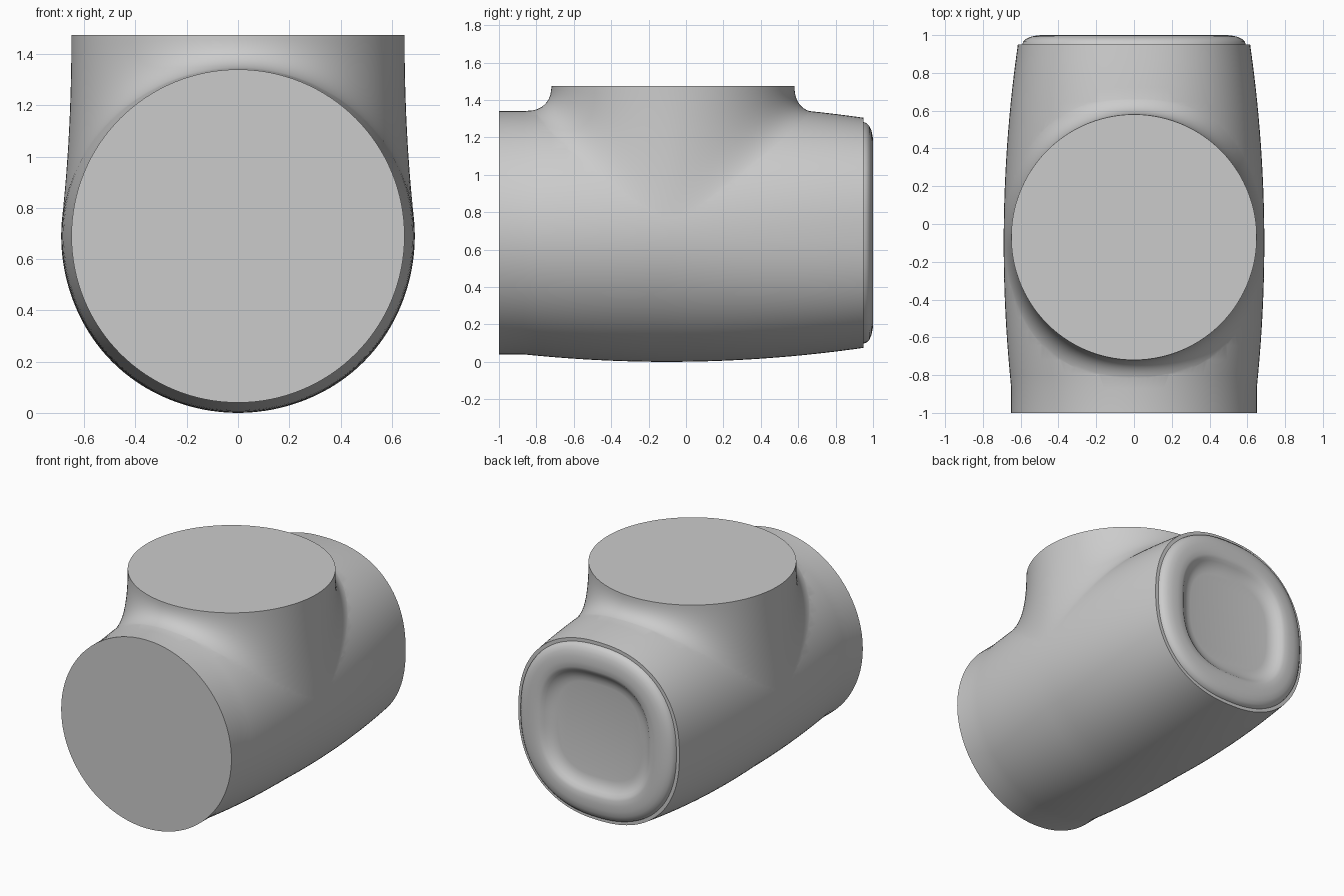
import bpy, bmesh
from math import sin, cos, pi, copysign

if "Cube" in bpy.data.objects:
    bpy.data.objects.remove(bpy.data.objects["Cube"])

SEG = 128
CZ = 0.69            # height of the barrel axis
NECK_Y, NECK_R, TOP = -0.07, 0.65, 1.475


def radius(y):
    return max(0.0, 0.69 - 0.075 * ((y + 0.1) / 1.05) ** 2) if y > -0.87 else 0.65


def squareness(y):
    return 2.0 + 0.3 * max(0.0, (y + 0.1) / 1.05)


def spow(v, e):
    return copysign(abs(v) ** e, v)


def loft(name, rings, tip=None):
    """Skin closed rings; cap the ends (last one with a fan if tip is given)."""
    bm = bmesh.new()
    vs = [[bm.verts.new(p) for p in ring] for ring in rings]
    for a, b in zip(vs, vs[1:]):
        for i in range(SEG):
            j = (i + 1) % SEG
            bm.faces.new((a[i], a[j], b[j], b[i]))
    bm.faces.new(vs[0])
    if tip:
        t = bm.verts.new(tip)
        for i in range(SEG):
            bm.faces.new((vs[-1][i], vs[-1][(i + 1) % SEG], t))
    else:
        bm.faces.new(vs[-1])
    bmesh.ops.recalc_face_normals(bm, faces=bm.faces)
    me = bpy.data.meshes.new(name)
    bm.to_mesh(me)
    bm.free()
    ob = bpy.data.objects.new(name, me)
    bpy.context.collection.objects.link(ob)
    return ob


def barrel_ring(y, r, n):
    return [(r * spow(cos(a), 2 / n), y, CZ + r * spow(sin(a), 2 / n))
            for a in (2 * pi * i / SEG for i in range(SEG))]


# Barrel: bulging tube, then the raised rim and dished end on the back
ys = [-1.0, -0.87] + [-0.87 + 1.82 * i / 24 for i in range(1, 25)]
rings = [barrel_ring(y, radius(y), squareness(y)) for y in ys]
end_profile = [(0.95, 0.592), (0.965, 0.587), (0.98, 0.572), (0.992, 0.545),
               (0.999, 0.51), (1.0, 0.47), (0.998, 0.435), (0.99, 0.415),
               (0.975, 0.398), (0.96, 0.375), (0.95, 0.35), (0.945, 0.32)]
rings += [barrel_ring(y, r, 2.3 + 0.5 * (0.592 - r) / 0.27) for y, r in end_profile]
body = loft("tee_body", rings)

# Neck: each side sweeps from the round top down to a tangent landing on the barrel
STEPS = 16
neck_rings = [[] for _ in range(STEPS + 1)]
for i in range(SEG):
    a = 2 * pi * (i + 0.5) / SEG
    x0, y0 = NECK_R * cos(a), NECK_Y + NECK_R * sin(a)
    x2, y2 = 0.686 * spow(cos(a), 0.8), -0.08 + 0.8 * sin(a)
    n, r = squareness(y2), radius(y2)
    h = max(1e-4, r ** n - abs(x2) ** n) ** (1 / n)
    z2 = CZ + h - 0.002
    slope = (abs(x2) / h) ** (n - 1)
    z1 = min(z2 + (abs(x2) - abs(x0)) * slope, (z2 + TOP) / 2)
    z1 = max(z1, z2)
    for k in range(STEPS + 1):
        t = k / STEPS
        u, v, w = (1 - t) ** 2, 2 * t * (1 - t), t * t
        neck_rings[k].append(((u + v) * x0 + w * x2, (u + v) * y0 + w * y2,
                              u * TOP + v * z1 + w * z2))
neck = loft("neck", neck_rings, tip=(0, NECK_Y, 0.4))

# Join both into one skin
mod = body.modifiers.new("join_neck", 'BOOLEAN')
mod.operation, mod.solver, mod.object = 'UNION', 'EXACT', neck
bpy.context.view_layer.objects.active = body
body.select_set(True)
bpy.ops.object.modifier_apply(modifier=mod.name)
bpy.data.objects.remove(neck)
bpy.ops.object.shade_smooth_by_angle(angle=pi / 6)
